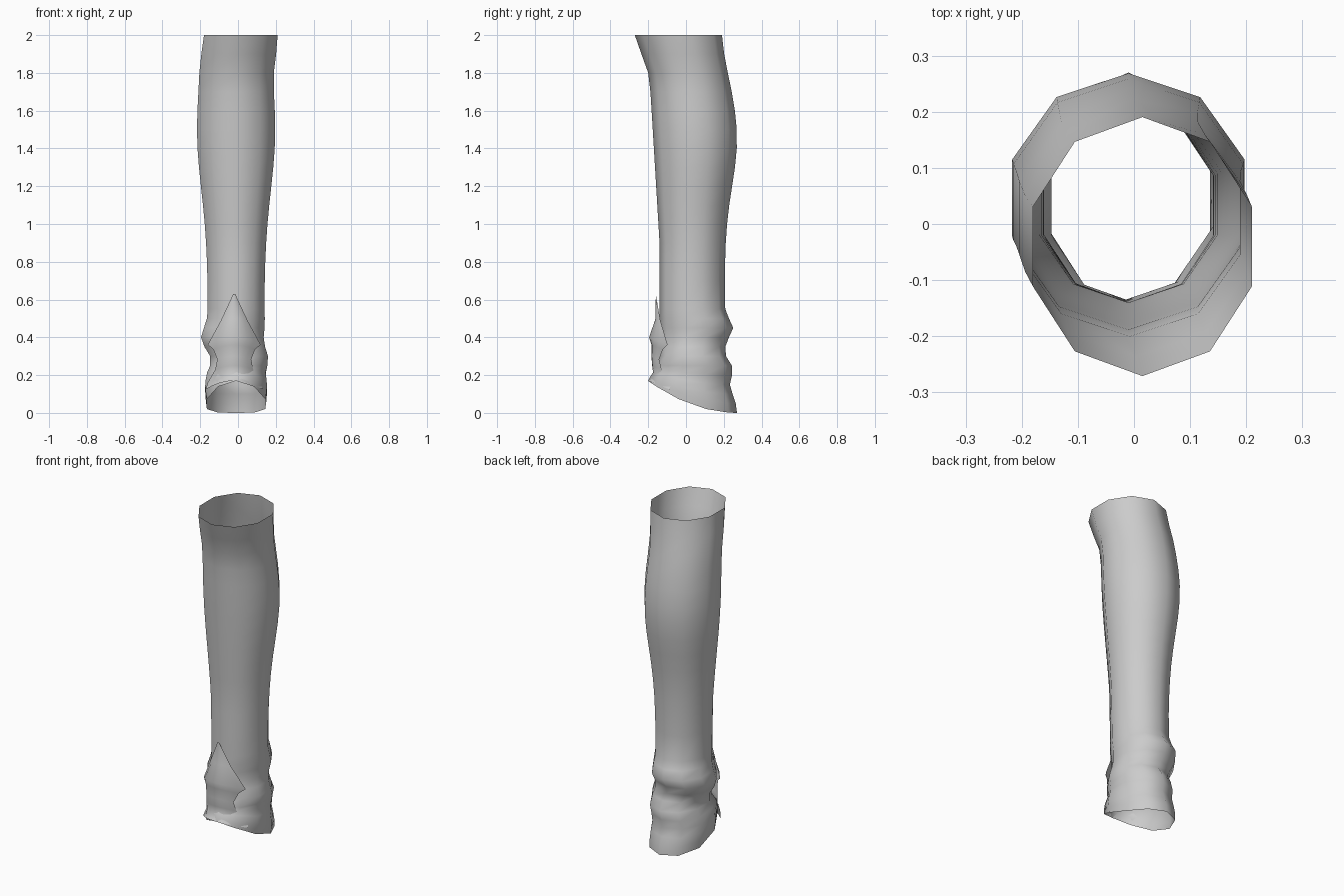
import bpy
from math import sin, cos, tau, exp

cube = bpy.data.objects.get("Cube")
if cube:
    bpy.data.objects.remove(cube, do_unlink=True)

grey = bpy.data.materials.new("plain grey")
grey.use_nodes = True
colour = (0.6, 0.6, 0.6, 1)
grey.diffuse_color = colour
grey.node_tree.nodes["Principled BSDF"].inputs["Base Color"].default_value = colour


def skin(name, rows, closed):
    """Join rows of points into one smooth open surface."""
    count = len(rows[0])
    verts = [point for row in rows for point in row]
    faces = []
    for r in range(len(rows) - 1):
        low, high = r * count, (r + 1) * count
        for i in range(count if closed else count - 1):
            j = (i + 1) % count
            faces.append((low + i, low + j, high + j, high + i))
    mesh = bpy.data.meshes.new(name)
    mesh.from_pydata(verts, [], faces)
    mesh.materials.append(grey)
    mesh.shade_smooth()
    obj = bpy.data.objects.new(name, mesh)
    bpy.context.collection.objects.link(obj)


def bump(z, height, spread):
    """Soft swelling centred on a height."""
    return exp(-((z - height) / spread) ** 2)


def front_depth(z):
    """Straight shin, leaning forward to a flared knee edge and a flared hem."""
    shin = 0.14 + 0.06 * max(0, z - 0.9)
    knee_flare = 0.065 * bump(z, 2, 0.13)
    hem_flare = 0.065 * bump(z, 0.15, 0.08)
    return shin + knee_flare + hem_flare


def back_depth(z):
    """Full calf, two ankle folds and a heel flare."""
    calf = 0.205 + 0.065 * bump(z, 1.45, 0.35) - 0.02 * bump(z, 2, 0.2)
    folds = 0.045 * bump(z, 0.45, 0.06) + 0.04 * bump(z, 0.23, 0.05)
    heel_flare = 0.065 * bump(z, 0, 0.15)
    return calf + folds + heel_flare


def half_width(z):
    calf = 0.155 + 0.06 * bump(z, 1.5, 0.45) + 0.03 * bump(z, 2, 0.2)
    folds = 0.017 * bump(z, 0.4, 0.08) + 0.015 * bump(z, 0.1, 0.1)
    return calf + folds


def sideways_shift(z):
    """Uneven folds push the sleeve to one side and then the other."""
    folds = 0.02 * bump(z, 0.28, 0.05) - 0.02 * bump(z, 0.4, 0.06)
    return folds + 0.025 * bump(z, 2, 0.13) - 0.01


def sleeve_ring(z, sides=10):
    """Ring whose front rises above its back near the hem."""
    lift = 0.17 * max(0, 1 - 4 * z)
    front, back = front_depth(z + lift), back_depth(z)
    centre, radius = (back - front) / 2, (back + front) / 2
    width = half_width(z) / cos(tau / sides / 4 * 2 / 2)
    ring = []
    for i in range(sides):
        angle = tau * i / sides
        forward = (1 + cos(angle)) / 2
        ring.append((
            sideways_shift(z) + width * sin(angle),
            centre - radius * cos(angle),
            z + lift * forward ** 2,
        ))
    return ring


# Hollow leg sleeve: close rings at the folds, wider spacing up the calf
heights = [i / 20 for i in range(12)] + [i / 10 for i in range(7, 21)]
skin("leg_sleeve", [sleeve_ring(z) for z in heights], True)


def flap_row(z, width, steps=8):
    """Bowed strip of the flap, drooping and wrapping back at its edges."""
    folds = 0.035 * bump(z, 0.4, 0.05) + 0.025 * bump(z, 0.28, 0.06)
    hem_flare = 0.045 * bump(z, 0.16, 0.03)
    front = 0.16 + folds + hem_flare
    row = []
    for i in range(steps + 1):
        x = width * (2 * i / steps - 1)
        row.append((x - 0.02, 5 * x * x - front, z - 2 * x * x))
    return row


# Pointed ankle flap with a notch on each side: height and half width
flap_outline = [
    (0.17, 0.15), (0.2, 0.14), (0.25, 0.1), (0.3, 0.09),
    (0.36, 0.11), (0.4, 0.14), (0.5, 0.07), (0.63, 0.005),
]
skin("ankle_flap", [flap_row(z, width) for z, width in flap_outline], False)
